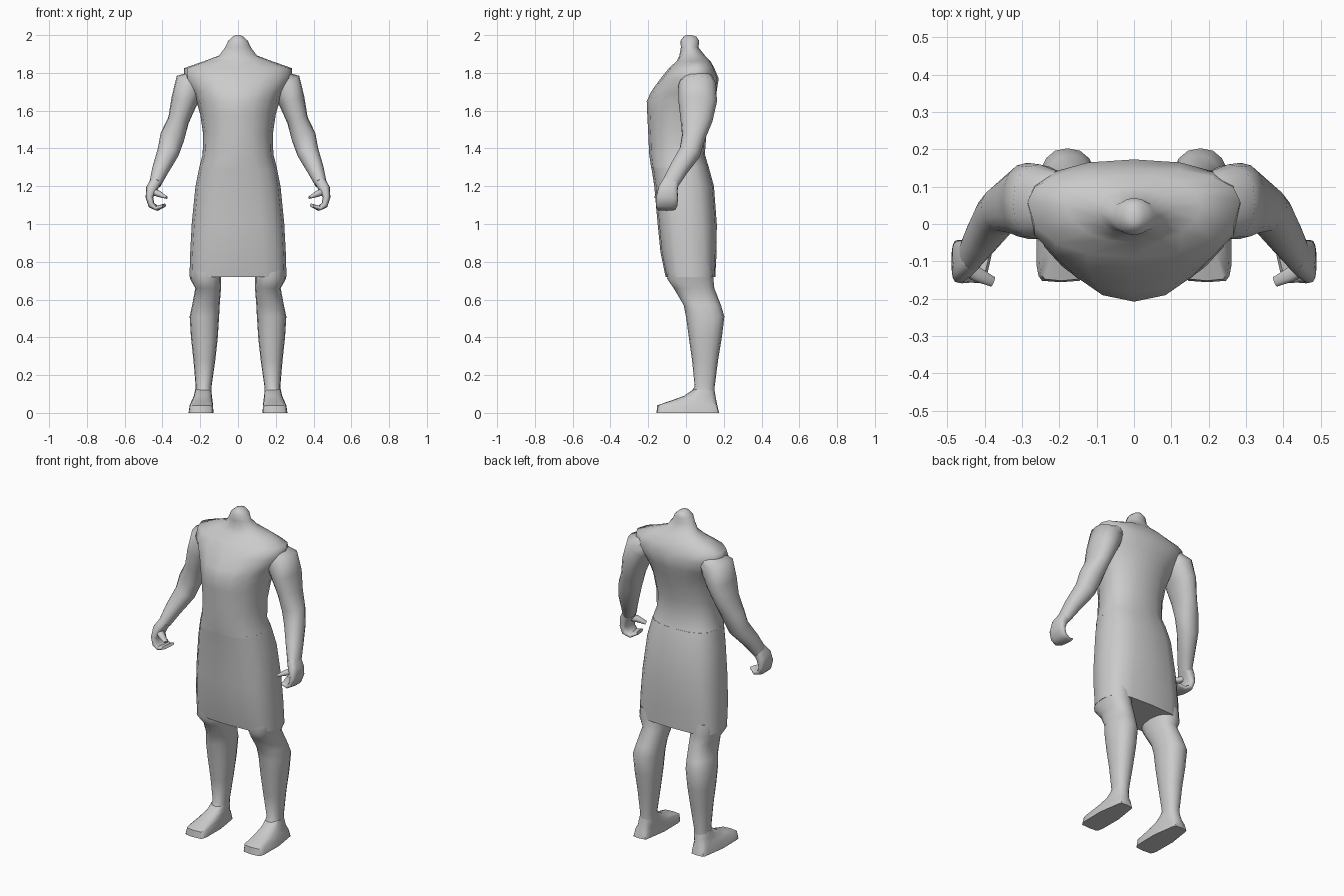
import bpy, bmesh, math
from mathutils import Vector

N = 16
grey = bpy.data.materials.new("plain grey")
grey.diffuse_color = (0.6, 0.6, 0.6, 1)


def spow(v, e):
    return math.copysign(abs(v) ** e, v)


def unit_ring(power):
    # rounded outline; a higher power gives squarer corners
    for i in range(N):
        a = 2 * math.pi * i / N
        yield spow(math.cos(a), 2 / power), spow(math.sin(a), 2 / power)


def skin(name, rings, angle=50):
    bm = bmesh.new()
    loops = [[bm.verts.new(p) for p in ring] for ring in rings]
    for a, b in zip(loops, loops[1:]):
        for i in range(N):
            j = (i + 1) % N
            bm.faces.new((a[i], a[j], b[j], b[i]))
    bm.faces.new(loops[0])
    bm.faces.new(loops[-1])
    bmesh.ops.recalc_face_normals(bm, faces=bm.faces)
    mesh = bpy.data.meshes.new(name)
    bm.to_mesh(mesh)
    bm.free()
    mesh.materials.append(grey)
    ob = bpy.data.objects.new(name, mesh)
    bpy.context.collection.objects.link(ob)
    bpy.ops.object.select_all(action='DESELECT')
    ob.select_set(True)
    bpy.context.view_layer.objects.active = ob
    bpy.ops.object.shade_smooth_by_angle(angle=math.radians(angle))


def level_ring(z, cx, rx, front, mid, back, power=2.3, heel=1.0, side=1):
    # horizontal section with separate front and back depths
    pts = []
    for c, s in unit_ring(power):
        y = mid + s * ((back - mid) if s > 0 else (mid - front))
        w = rx * (heel if s > 0.3 else 1)
        pts.append((side * (cx + c * w), y, z))
    return pts


def limb_rings(path, side, power=2.2):
    # sections perpendicular to a path of (x, y, z, width, depth)
    pos = [Vector(p[:3]) for p in path]
    rings = []
    for i, p in enumerate(path):
        t = (pos[min(i + 1, len(pos) - 1)] - pos[max(i - 1, 0)]).normalized()
        u = Vector((0, 1, 0)).cross(t).normalized()
        v = t.cross(u)
        ring = [pos[i] + u * c * p[3] + v * s * p[4] for c, s in unit_ring(power)]
        rings.append([(side * q.x, q.y, q.z) for q in ring])
    return rings


# torso with neck: z, half width, front, middle, back, squareness
torso = [
    (1.30, .205, -.185, -.01, .12, 2.5), (1.37, .187, -.195, -.02, .10, 2.3),
    (1.48, .185, -.20, -.01, .108, 2.2), (1.58, .20, -.205, .0, .13, 2.1),
    (1.65, .22, -.208, .02, .15, 2.0), (1.70, .242, -.185, .04, .162, 2.1),
    (1.77, .285, -.135, .05, .173, 2.3), (1.825, .285, -.09, .06, .15, 2.3),
    (1.862, .18, -.05, .05, .13, 2.1), (1.892, .10, -.035, .04, .10, 2),
    (1.935, .068, -.027, .02, .066, 2), (1.97, .052, -.03, .02, .07, 2),
    (1.992, .028, -.012, .02, .055, 2), (2.0, .012, .0, .015, .03, 2)]
skin("torso", [level_ring(z, 0, w, f, m, b, p) for z, w, f, m, b, p in torso], 70)

# knee-length skirt
skirt = [
    (.72, .257, -.108, .03, .155, 3.2), (.85, .253, -.135, .02, .162, 3),
    (1.0, .245, -.15, .01, .163, 2.8), (1.2, .225, -.168, .0, .148, 2.6),
    (1.31, .203, -.185, -.01, .118, 2.5)]
skin("skirt", [level_ring(z, 0, w, f, m, b, p) for z, w, f, m, b, p in skirt])

leg = [
    (.78, .172, .078, -.09, .03, .14), (.71, .172, .082, -.10, .03, .145),
    (.66, .158, .068, -.065, .04, .15), (.57, .17, .073, -.012, .08, .185),
    (.51, .178, .078, .0, .10, .203), (.40, .178, .071, .015, .10, .19),
    (.28, .178, .058, .032, .10, .17), (.14, .182, .042, .046, .10, .152),
    (.10, .184, .044, .02, .09, .152)]
foot = [
    (.125, .184, .042, .04, .09, .15, 2.3, 1), (.09, .186, .048, -.01, .08, .156, 2.5, 1),
    (.065, .19, .055, -.08, .05, .161, 3, .85), (.04, .194, .062, -.152, .02, .166, 6, .75),
    (.0, .196, .066, -.156, .02, .175, 7, .75)]
arm = [
    (.20, .06, 1.77, .05, .08), (.255, .06, 1.735, .085, .10), (.285, .062, 1.65, .07, .102),
    (.315, .055, 1.55, .056, .085), (.348, .04, 1.46, .065, .062), (.37, .02, 1.38, .058, .058),
    (.41, -.04, 1.29, .045, .05), (.438, -.083, 1.215, .032, .045)]
# palm and curled fingers
hand = [
    (.435, -.08, 1.225, .03, .042), (.458, -.095, 1.185, .03, .052), (.469, -.10, 1.14, .02, .058),
    (.458, -.102, 1.10, .018, .057), (.428, -.105, 1.083, .013, .053), (.392, -.115, 1.098, .009, .045)]
thumb = [
    (.465, -.105, 1.175, .018, .025), (.42, -.135, 1.16, .017, .02), (.378, -.155, 1.14, .007, .014)]

for side, label in ((-1, "right"), (1, "left")):
    skin(label + "_leg", [level_ring(*r, side=side) for r in leg], 70)
    skin(label + "_foot", [level_ring(*r, side=side) for r in foot])
    skin(label + "_arm", limb_rings(arm, side), 70)
    skin(label + "_hand", limb_rings(hand, side, 3))
    skin(label + "_thumb", limb_rings(thumb, side))
